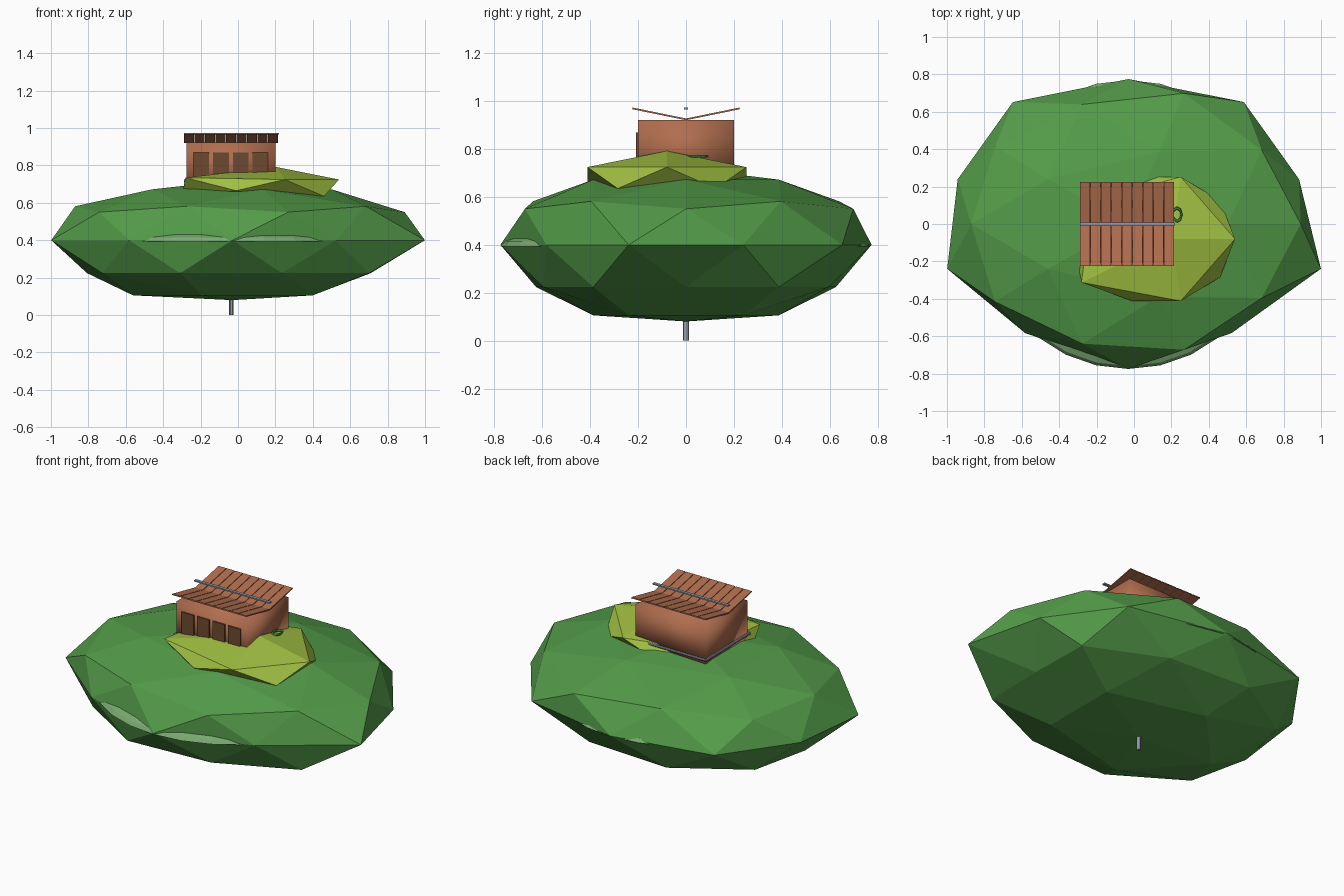
import bpy, bmesh, math
from mathutils import Matrix, Vector

cube = bpy.data.objects.get("Cube")
if cube:
    bpy.data.objects.remove(cube, do_unlink=True)


def material(name, rgb):
    m = bpy.data.materials.new(name)
    m.use_nodes = True
    m.diffuse_color = (*rgb, 1)
    m.node_tree.nodes["Principled BSDF"].inputs["Base Color"].default_value = (*rgb, 1)
    return m


GREEN = material("grass green", (0.087, 0.33, 0.066))
PALE = material("pale green", (0.2, 0.4, 0.17))
LIME = material("lime green", (0.35, 0.52, 0.054))
BRICK = material("terracotta", (0.44, 0.157, 0.078))
BROWN = material("dark brown", (0.15, 0.067, 0.03))
GREY = material("metal grey", (0.31, 0.33, 0.38))


def finish(bm, name, mat, smooth=False):
    bmesh.ops.recalc_face_normals(bm, faces=bm.faces)
    mesh = bpy.data.meshes.new(name)
    bm.to_mesh(mesh)
    bm.free()
    mesh.materials.append(mat)
    for p in mesh.polygons:
        p.use_smooth = smooth
    ob = bpy.data.objects.new(name, mesh)
    bpy.context.collection.objects.link(ob)
    return ob


def placed(center, size):
    return Matrix.Translation(center) @ Matrix.Diagonal((*size, 1))


def add_box(bm, lo, hi):
    lo, hi = Vector(lo), Vector(hi)
    bmesh.ops.create_cube(bm, size=1, matrix=placed((lo + hi) / 2, hi - lo))


def add_rod(bm, a, b, radius, sides=8):
    a, b = Vector(a), Vector(b)
    turn = (b - a).to_track_quat("Z", "Y").to_matrix().to_4x4()
    bmesh.ops.create_cone(bm, cap_ends=True, segments=sides, radius1=radius, radius2=radius,
                          depth=(b - a).length, matrix=Matrix.Translation((a + b) / 2) @ turn)


# Main low-poly island body: flattened underside, uneven rim and shoulders
bm = bmesh.new()
bmesh.ops.create_icosphere(bm, subdivisions=2, radius=1)
for v in bm.verts:
    x, y, z = v.co
    if -0.95 < z < -0.7:
        v.co.z = -0.92
    elif -0.6 < z < -0.3:
        v.co = (x * (0.86 if abs(x) > 0.8 else 1), y * 0.95, -0.55)
    elif abs(z) < 0.1 and abs(x) > 0.9:
        v.co.x = x * 0.95 if y > 0 else x * 1.04 + 0.03
    elif abs(z) < 0.1 and abs(x) > 0.3:
        v.co *= 1.04 if y > 0 else 0.93
    elif 0.3 < z < 0.6:
        v.co = (x + 0.018, y * (1.06 if y > 0.82 else 1.02), z * (1.08 if z > 0.5 else 1.05))
bm.transform(placed((-0.03, 0, 0.4), (1.01, 0.775, 0.32)))
finish(bm, "island_body", GREEN)

# Pale dome showing around the rim
bm = bmesh.new()
bmesh.ops.create_uvsphere(bm, u_segments=28, v_segments=16, radius=1)
bmesh.ops.bisect_plane(bm, geom=bm.verts[:] + bm.edges[:] + bm.faces[:],
                       plane_co=(0, 0, 0), plane_no=(0, 0, 1), clear_inner=True)
bmesh.ops.holes_fill(bm, edges=[e for e in bm.edges if e.is_boundary])
bm.transform(placed((-0.03, -0.003, 0.394), (0.772, 0.772, 0.11)))
finish(bm, "rim_dome", PALE)

# Lime hillock under the house, drawn out towards the front corner
bm = bmesh.new()
bmesh.ops.create_icosphere(bm, subdivisions=1, radius=1)
for v in bm.verts:
    x, y, z = v.co
    if z > 0.9:
        v.co = (0.18, 0, 1.12)
    elif x < -0.8:
        v.co.y -= 0.33
    elif x < -0.6 and y < 0 < z:
        v.co += Vector((-0.13, -0.07, 0.1))
    elif y < -0.8 and z < 0:
        v.co.z += 0.3
bm.transform(placed((0.12, -0.08, 0.68), (0.47, 0.39, 0.1)))
finish(bm, "hillock", LIME)

# House walls
bm = bmesh.new()
add_box(bm, (-0.275, -0.2, 0.68), (0.2, 0.2, 0.922))
finish(bm, "house_walls", BRICK, smooth=True)

# Four door panels across the front
bm = bmesh.new()
for i in range(4):
    x = -0.238 + i * 0.105
    add_box(bm, (x, -0.208, 0.72), (x + 0.084, -0.199, 0.87))
finish(bm, "door_panels", BROWN)

# Butterfly roof of separate planks on both slopes
bm = bmesh.new()
pitch = 0.0561
slope = math.atan2(0.046, 0.225)
for side in (1, -1):
    for i in range(9):
        x = -0.29 + i * pitch
        r = bmesh.ops.create_cube(bm, size=1, matrix=placed(
            (x + pitch / 2, side * 0.114, 0), (pitch - 0.004, 0.23, 0.007)))
        bmesh.ops.rotate(bm, verts=r["verts"], cent=(0, 0, 0),
                         matrix=Matrix.Rotation(side * slope, 3, "X"))
        bmesh.ops.translate(bm, verts=r["verts"], vec=(0, 0, 0.924))
finish(bm, "roof_planks", BRICK)

# Rail along the middle of the roof
bm = bmesh.new()
add_box(bm, (-0.29, -0.009, 0.966), (0.22, 0.009, 0.974))
finish(bm, "roof_rail", GREY)

# Pipe around the foot of the house
bm = bmesh.new()
corners = [(0.215, 0.212, 0.715), (-0.282, 0.212, 0.715), (-0.282, -0.21, 0.72)]
for a, b in zip(corners, corners[1:]):
    add_rod(bm, a, b, 0.008)
finish(bm, "base_pipe", GREY)

# Small coiled hose beside the house
bpy.ops.mesh.primitive_torus_add(major_segments=8, minor_segments=6, major_radius=0.03,
                                 minor_radius=0.007, location=(0.23, 0.05, 0.77))
hose = bpy.context.object
hose.name = "coiled_hose"
hose.scale = (0.8, 1.2, 1)
hose.data.materials.append(GREEN)

# Support post beneath the island
bm = bmesh.new()
add_rod(bm, (-0.035, 0, 0), (-0.035, 0, 0.14), 0.012, 12)
post = finish(bm, "support_post", GREY)
bpy.ops.object.select_all(action="DESELECT")
post.select_set(True)
bpy.context.view_layer.objects.active = post
bpy.ops.object.shade_smooth_by_angle()
